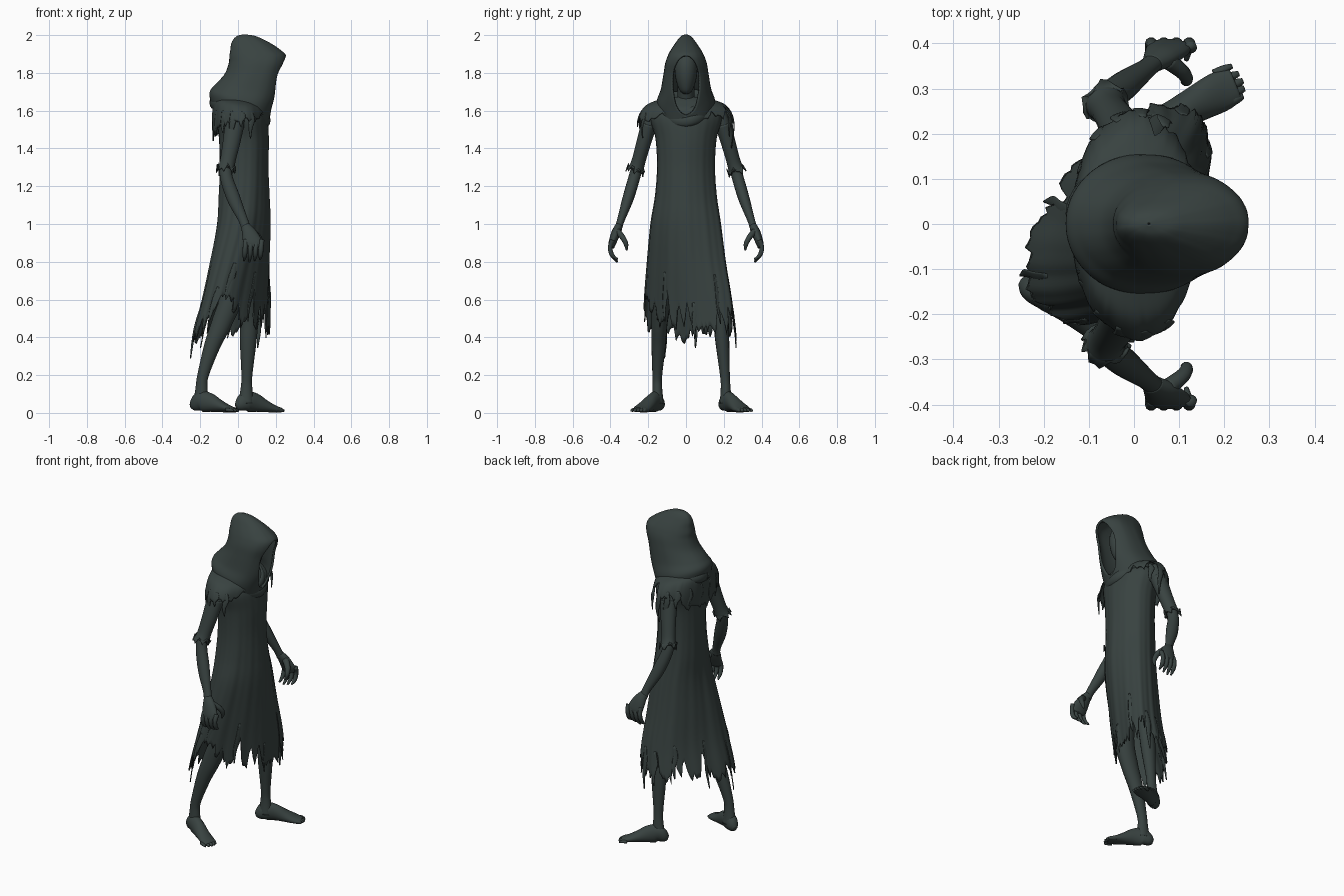
import bpy, bmesh, math, random
from mathutils import Vector

random.seed(7)
TAU = 2 * math.pi
X, Y, Z = Vector((1, 0, 0)), Vector((0, 1, 0)), Vector((0, 0, 1))

cube = bpy.data.objects.get("Cube")
if cube:
    bpy.data.objects.remove(cube)

color = (0.040, 0.055, 0.052, 1)
mat = bpy.data.materials.new("dark_grey_green")
mat.use_nodes = True
mat.diffuse_color = color
bsdf = mat.node_tree.nodes["Principled BSDF"]
bsdf.inputs["Base Color"].default_value = color
bsdf.inputs["Roughness"].default_value = 0.9


def sample(rows, t):
    """Smooth interpolation through rows of numbers, t in 0..1."""
    last = len(rows) - 1
    f = min(max(t, 0), 1) * last
    i = min(int(f), last - 1)
    u = f - i
    p = [rows[min(max(i + k, 0), last)] for k in (-1, 0, 1, 2)]
    return [b + 0.5 * u * (c - a + u * (2 * a - 5 * b + 4 * c - d + u * (3 * (b - c) + d - a)))
            for a, b, c, d in zip(*p)]


def skin(name, rings, wrap=True, caps=False, thick=0):
    """Join rings of points into one smooth surface."""
    bm = bmesh.new()
    vs = [[bm.verts.new(p) for p in ring] for ring in rings]
    n = len(vs[0])
    for r0, r1 in zip(vs, vs[1:]):
        for j in range(n if wrap else n - 1):
            k = (j + 1) % n
            bm.faces.new((r0[j], r0[k], r1[k], r1[j]))
    if caps:
        bm.faces.new(vs[0])
        bm.faces.new(vs[-1])
    bmesh.ops.remove_doubles(bm, verts=bm.verts, dist=0.0002)
    bmesh.ops.recalc_face_normals(bm, faces=bm.faces)
    for f in bm.faces:
        f.smooth = True
    me = bpy.data.meshes.new(name)
    bm.to_mesh(me)
    bm.free()
    me.materials.append(mat)
    ob = bpy.data.objects.new(name, me)
    bpy.context.scene.collection.objects.link(ob)
    if thick:
        mod = ob.modifiers.new("thickness", "SOLIDIFY")
        mod.thickness = thick
        mod.offset = 0


def tube(name, rows, ref=X, steps=20, n=16, jag=0):
    """Limb through rows of x, y, z, width along ref, other width."""
    pts = [sample(rows, i / steps) for i in range(steps + 1)]
    rings = []
    for i, p in enumerate(pts):
        a, b = pts[max(i - 1, 0)], pts[min(i + 1, steps)]
        t = (Vector(b[:3]) - Vector(a[:3])).normalized()
        u = (ref - t * ref.dot(t)).normalized()
        v = t.cross(u)
        ring = []
        for j in range(n):
            ang = TAU * j / n
            q = Vector(p[:3]) + u * p[3] * math.cos(ang) + v * p[4] * math.sin(ang)
            if jag and i == steps:
                q += t * random.uniform(-jag, jag) + (q - Vector(p[:3])) * 0.2
            ring.append(q)
        rings.append(ring)
    skin(name, rings, caps=not jag, thick=0.006 if jag else 0)


def cloth_point(rows, t, a, fold=0.0, grow=1.0, power=1.0):
    """Point on a draped surface; rows hold z, cx, cy, rx, ry, tilt, skew."""
    z, cx, cy, rx, ry, tilt, skew = sample(rows, t)
    wave = math.sin(5 * a + 3 * t) + 0.6 * math.sin(11 * a + 1.3) + 0.3 * math.sin(23 * a)
    r = grow * (1 + fold * t * wave)
    c = math.cos(a)
    c = c ** power if c > 0 else c
    dx, dy = rx * r * c, ry * r * math.sin(a)
    return Vector((cx + dx + skew * dy, cy + dy, z + tilt * dx))


def ragged(n, base, tooth, tears, depth):
    """Hem position for each column, with teeth and torn slits."""
    hem = [base(TAU * j / n) + random.uniform(-tooth, tooth) for j in range(n)]
    for _ in range(tears):
        c, d = random.randrange(n), random.uniform(0.3, 1) * depth
        for k, w in ((-1, 0.45), (0, 1), (1, 0.5)):
            hem[(c + k) % n] -= d * w
    return hem


def cloth(name, rows, hem, steps, fold):
    n = len(hem)
    skin(name, [[cloth_point(rows, hem[j] * i / steps, TAU * j / n, fold) for j in range(n)]
                for i in range(steps + 1)], thick=0.007)


def near(a, center, width):
    d = (a - center + math.pi) % TAU - math.pi
    return math.exp(-(d / width) ** 2)


def strip(name, rows, start, end, a, sway, fold, grow):
    """Narrow torn strip lying on a draped surface."""
    path = [(*cloth_point(rows, start + (end - start) * k / 3, a + sway * math.sin(2 * k), fold, grow), w, .003)
            for k, w in enumerate((.008, .018, .012, .003))]
    tube(name, path, Vector((-math.sin(a), math.cos(a), 0)), 8, 8)


# Long robe, skewed by the stride and raised over the trailing leg
robe = [(1.64, .01, 0, .06, .07, 0, 0), (1.61, .015, 0, .11, .15, 0, 0), (1.56, .02, 0, .13, .185, 0, 0),
        (1.45, .03, 0, .128, .158, 0, 0), (1.3, .03, 0, .125, .15, 0, 0), (1.15, .03, 0, .13, .16, 0, .05),
        (1.0, .03, 0, .134, .183, 0, .14), (.8, .012, .005, .142, .205, 0, .28),
        (.6, -.008, .015, .15, .228, 0, .4), (.4, -.035, .025, .168, .243, 0, .45),
        (.2, -.05, .025, .18, .25, 0, .45)]


def robe_hem(a):
    z = (0.43 + 0.2 * near(a, 4.95, 0.42) + 0.22 * near(a, 5.75, 0.07) + 0.14 * near(a, 0.75, 0.1)
         - 0.04 * near(a, 3.6, 0.5))
    return 0.6 + 0.5 * (1 - z)


cloth("robe", robe, ragged(140, robe_hem, 0.018, 15, 0.08), 60, 0.03)

# Torn strips hanging around the hem
for i in range(10):
    a = TAU * (i + random.uniform(-.3, .3)) / 10
    end = robe_hem(a) + random.uniform(0, 0.05)
    strip("hem_strip", robe, end - random.uniform(0.08, 0.14), end, a, 0.03, 0.03, 1.01)

# Short ragged cape, flared at the shoulders
cape = [(1.67, .0, 0, .07, .08, 0, 0), (1.65, .0, 0, .11, .155, -.1, 0), (1.62, .005, 0, .135, .215, -.1, 0),
        (1.56, .005, 0, .14, .25, 0, 0), (1.47, .005, 0, .138, .252, 0, 0), (1.38, .0, 0, .135, .24, 0, 0)]
cloth("shoulder_cape", cape,
      ragged(90, lambda a: 0.62 + 0.2 * near(a, math.pi, .95) - 0.06 * near(a, 0, .7), 0.05, 14, 0.14), 24, 0.02)

# Loose tatters at the cape edge
for i in range(12):
    strip("cape_tatter", cape, 0.5, random.uniform(0.7, 0.94), math.pi * (0.35 + 1.3 * i / 11), .04, .02, 1.01)

# Pointed hood with an oval face opening
hood = [(1.59, .01, 0, .145, .14, -.3, 0), (1.65, .015, 0, .16, .148, -.28, 0), (1.71, .045, 0, .162, .128, -.15, 0),
        (1.79, .08, 0, .147, .114, 0, 0), (1.85, .101, 0, .145, .104, 0, 0), (1.89, .103, 0, .144, .09, 0, 0),
        (1.92, .09, 0, .126, .074, 0, 0), (1.95, .07, 0, .102, .054, 0, 0), (1.975, .052, 0, .072, .036, 0, 0),
        (1.991, .042, 0, .042, .02, 0, 0), (1.998, .033, 0, .002, .002, 0, 0)]
rings = []
for i in range(71):
    t = i / 70
    z, ry = sample(hood, t)[0], sample(hood, t)[4]
    w = 0.07 * math.sqrt(max(0, 1 - ((z - 1.757) / 0.132) ** 2))
    a0 = math.asin(min(w / ry, 0.95))
    rings.append([cloth_point(hood, t, a0 + (TAU - 2 * a0) * j / 72, 0.012, 1, 0.75) for j in range(73)])
skin("hood", rings, wrap=False, thick=0.012)

# Soft rolled folds at the base of the hood, dipping at the chest
for r, lift, dip, thick in ((1.0, 0, .026, .023), (.9, .038, .03, .02)):
    loop = [(.01 + .138 * r * math.cos(a) + .005 * math.sin(4 * a), .132 * r * math.sin(a),
             1.607 + lift - .035 * math.cos(a) - dip * near(a, 0, .75) + .005 * math.sin(3 * a), thick * 1.5, thick)
            for a in (math.pi + TAU * k / 20 for k in range(21))]
    tube("hood_fold", loop, Z, 64, 12)

# Head and neck hidden in the hood
tube("head", [(.10, 0, 1.69, .02, .015), (.10, 0, 1.71, .045, .035), (.095, 0, 1.77, .07, .055),
              (.09, 0, 1.84, .075, .06), (.08, 0, 1.89, .05, .045), (.08, 0, 1.91, .01, .01)], n=24)
tube("neck", [(.02, 0, 1.58, .06, .06), (.04, 0, 1.66, .045, .045), (.08, 0, 1.77, .045, .045)])

# Legs: the left one leads, the right one trails
tube("left_leg", [(.02, .09, .95, .08, .07), (.05, .14, .7, .068, .06), (.06, .18, .52, .05, .043),
                  (.054, .192, .38, .044, .037), (.047, .206, .2, .029, .026), (.045, .21, .13, .031, .026),
                  (.042, .21, .05, .042, .032)], steps=28)
tube("right_leg", [(.0, -.08, .95, .08, .07), (-.03, -.125, .64, .062, .055), (-.085, -.14, .48, .054, .043),
                   (-.135, -.145, .36, .043, .038), (-.185, -.152, .2, .03, .026), (-.193, -.152, .13, .032, .026),
                   (-.195, -.15, .05, .042, .032)], steps=28)

# Bare feet, turned outward, with five toes
for name, fx, fy, side in (("left", 0, .2, 1), ("right", -.24, -.14, -1)):
    def place(x, y, z, w, h):
        return (fx + x, fy + side * y, z, w, h)
    tube(name + "_foot", [place(*r) for r in (
        (-.008, -.012, .035, .012, .015), (.008, -.003, .042, .028, .034), (.045, .016, .06, .035, .054),
        (.09, .04, .054, .036, .05), (.14, .067, .037, .041, .034), (.19, .093, .022, .045, .02),
        (.225, .108, .016, .037, .012))], Y, 28)
    for k in range(5):
        s = k - 2
        x, y = .20 - .006 * s - .003 * s * s, .10 + .0165 * s
        size = .0125 - .0008 * k
        tube(name + "_toe", [place(x, y, .017, size, size), place(x + .024, y + .01, .015, size, size),
                             place(x + .041, y + .017, .011, size * .6, size * .5)], Y, 6, 8)

# Mirrored arms, ragged sleeves and clawed hands
for name, s in (("left", 1), ("right", -1)):
    def limb(part, rows, **kw):
        tube(name + part, [(x, s * y, z, a, b) for x, y, z, a, b in rows], **kw)
    limb("_arm", [(-.01, .16, 1.6, .05, .05), (-.02, .205, 1.5, .046, .037), (-.045, .236, 1.38, .038, .032),
                  (-.065, .267, 1.27, .033, .031), (-.025, .305, 1.14, .036, .03), (.028, .345, 1.02, .025, .02),
                  (.045, .36, .97, .026, .02)], steps=36)
    limb("_sleeve", [(-.018, .195, 1.53, .049, .04), (-.035, .224, 1.43, .043, .036),
                     (-.055, .252, 1.33, .038, .034), (-.064, .267, 1.285, .043, .04)], n=22, jag=.028)
    limb("_palm", [(.04, .355, .99, .024, .02), (.06, .372, .95, .04, .024), (.078, .39, .90, .05, .02),
                   (.083, .394, .875, .038, .014)])
    for k in range(4):
        x = .038 + .028 * k
        tip = .798 + .008 * abs(k - 1)
        limb("_finger", [(x + .004, .39, .915, .014, .013), (x, .402, .875, .013, .012),
                         (x - .002, .391, .835, .012, .012), (x - .006, .363, tip, .005, .005)], steps=12, n=10)
    limb("_thumb", [(.075, .362, .96, .02, .018), (.108, .336, .93, .017, .015),
                    (.117, .318, .895, .013, .013), (.108, .314, .862, .005, .005)], steps=12, n=10)
